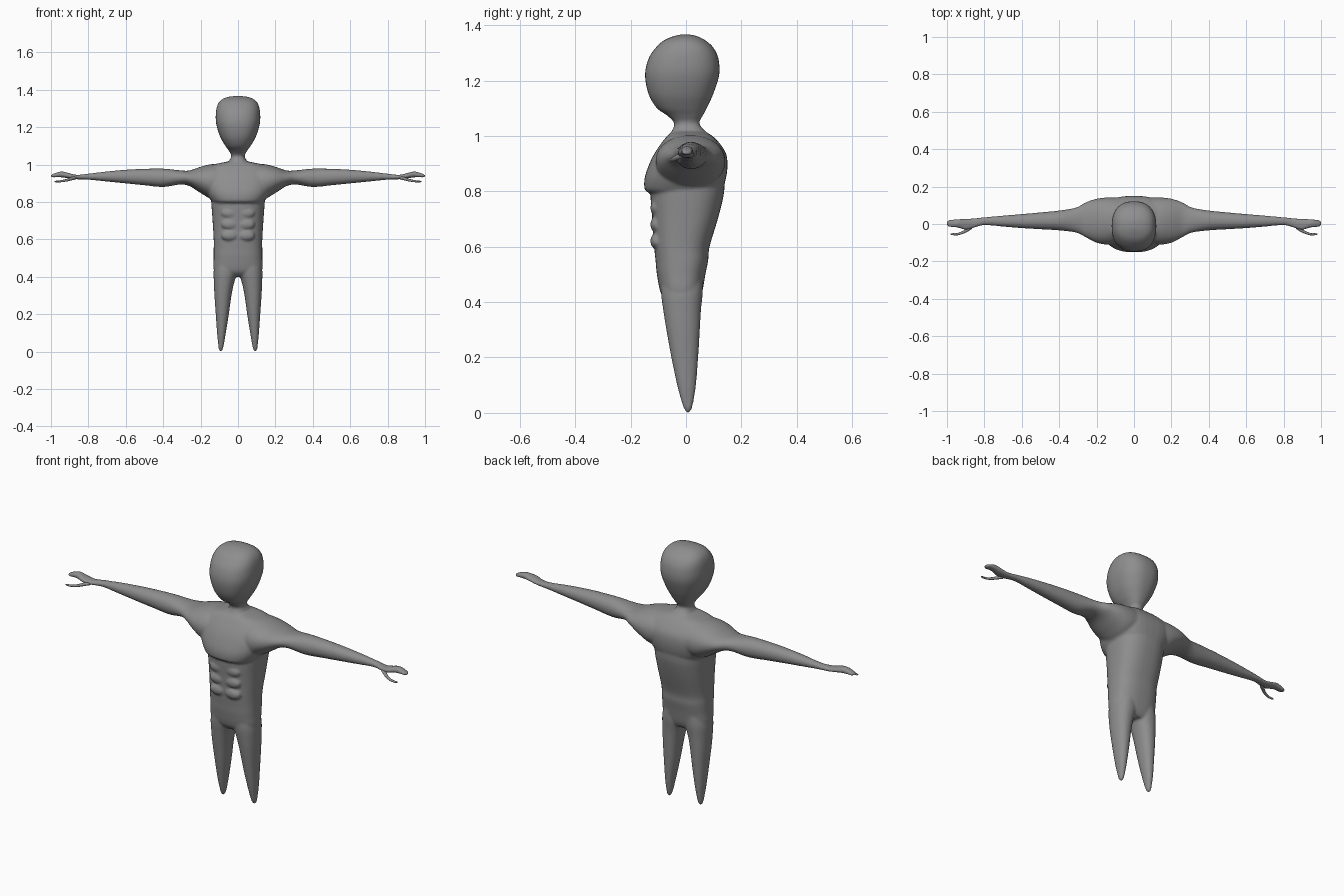
import bpy, bmesh, math
from mathutils import Matrix

grey = bpy.data.materials.new("plain grey")
grey.diffuse_color = (0.27, 0.27, 0.27, 1)
bm = bmesh.new()


def spline(rows, steps=5):
    """Smoothly fill in between cross-section rows."""
    out = []
    for i in range(len(rows) - 1):
        p0, p1 = rows[max(i - 1, 0)], rows[i]
        p2, p3 = rows[i + 1], rows[min(i + 2, len(rows) - 1)]
        for s in range(steps):
            t = s / steps
            out.append([b + 0.5 * t * (c - a + t * (2*a - 5*b + 4*c - d + t * (3*(b - c) + d - a)))
                        for a, b, c, d in zip(p0, p1, p2, p3)])
    return out + [list(rows[-1])]


def loft(rows, along="z", power=2.0, sides=40, side=1):
    """Rows are (position, low, high, low, high) across the two other axes."""
    rings = []
    for t, a0, a1, b0, b1 in spline(rows):
        ring = []
        for k in range(sides):
            c, s = math.cos(2 * math.pi * k / sides), math.sin(2 * math.pi * k / sides)
            u = (a0 + a1) / 2 + (a1 - a0) / 2 * math.copysign(abs(c) ** (2 / power), c)
            v = (b0 + b1) / 2 + (b1 - b0) / 2 * math.copysign(abs(s) ** (2 / power), s)
            ring.append(bm.verts.new((u * side, v, t) if along == "z" else (t * side, u, v)))
        rings.append(ring)
    faces = [bm.faces.new(rings[0]), bm.faces.new(rings[-1])]
    for r, q in zip(rings, rings[1:]):
        for k in range(sides):
            n = (k + 1) % sides
            faces.append(bm.faces.new((r[k], r[n], q[n], q[k])))
    bmesh.ops.recalc_face_normals(bm, faces=faces)


def finish(name, voxel, smoothing):
    """Fuse the lofts into one smooth skin."""
    global bm
    me = bpy.data.meshes.new(name)
    bm.to_mesh(me)
    bm.free()
    bm = bmesh.new()
    me.materials.append(grey)
    ob = bpy.data.objects.new(name, me)
    bpy.context.collection.objects.link(ob)
    m = ob.modifiers.new("fuse", "REMESH")
    m.mode = "VOXEL"
    m.voxel_size = voxel
    m.use_smooth_shade = True
    m = ob.modifiers.new("soften", "SMOOTH")
    m.factor, m.iterations = 0.5, smoothing


# Head and neck
loft([(0.97, -.09, .09, -.07, .10), (1.01, -.055, .055, -.055, .075), (1.045, -.036, .036, -.042, .048),
      (1.075, -.05, .05, -.07, .062), (1.10, -.068, .068, -.105, .075), (1.15, -.096, .096, -.135, .098),
      (1.22, -.117, .117, -.148, .12), (1.28, -.118, .118, -.135, .117), (1.32, -.109, .109, -.108, .098),
      (1.345, -.09, .09, -.08, .07), (1.36, -.06, .06, -.045, .04), (1.366, -.02, .02, -.02, .015)], power=2.4)

# Chest, ending in a ledge below
loft([(0.797, -.13, .13, -.14, .10), (0.81, -.145, .145, -.15, .13), (0.85, -.17, .17, -.149, .145),
      (0.90, -.19, .19, -.132, .15), (0.94, -.19, .19, -.112, .143), (0.975, -.175, .175, -.088, .12),
      (1.0, -.13, .13, -.068, .095), (1.015, -.06, .06, -.05, .07)], power=2.6)

# Belly and hips
loft([(0.40, -.09, .09, -.06, .04), (0.43, -.128, .128, -.09, .057), (0.50, -.13, .13, -.105, .07),
      (0.55, -.13, .13, -.11, .08), (0.60, -.13, .13, -.115, .085), (0.70, -.136, .136, -.122, .115),
      (0.78, -.142, .142, -.128, .135), (0.83, -.145, .145, -.125, .14)], power=2.5)

# Belly muscles
for z in (0.62, 0.68, 0.74):
    for x in (-.045, .045):
        bmesh.ops.create_uvsphere(bm, u_segments=20, v_segments=12, radius=1,
                                  matrix=Matrix.Translation((x, -.108, z)) @ Matrix.Diagonal((.045, .021, .028, 1)))

for side in (-1, 1):
    # Leg tapering to a rounded point
    loft([(0.0, .089, .095, .004, .012), (0.012, .081, .103, -.006, .02), (0.04, .075, .106, -.016, .027),
          (0.10, .065, .112, -.032, .036), (0.20, .049, .119, -.053, .044), (0.30, .035, .126, -.071, .05),
          (0.37, .020, .129, -.082, .054), (0.43, .0, .13, -.09, .06), (0.48, .0, .12, -.09, .06)],
         power=2.2, side=side)
    # Arm from shoulder to wrist, then palm and fingers
    loft([(0.08, -.10, .14, .82, 1.0), (0.14, -.11, .142, .815, 1.002), (0.20, -.10, .135, .848, .988),
          (0.26, -.07, .115, .885, .968), (0.31, -.046, .088, .893, .969), (0.40, -.034, .072, .880, .978),
          (0.50, -.028, .062, .889, .977), (0.60, -.022, .053, .899, .972), (0.70, -.014, .045, .909, .963),
          (0.80, -.006, .036, .919, .951), (0.86, -.022, .031, .921, .945), (0.90, -.032, .028, .925, .953),
          (0.94, -.02, .026, .931, .963), (0.97, -.018, .024, .932, .957), (0.992, -.015, .021, .931, .948),
          (1.001, -.008, .014, .934, .944)], along="x", power=2.1, side=side)
finish("body", 0.0065, 4)

# Thin curved thumbs
for side in (-1, 1):
    loft([(0.865, -.025, .0, .920, .938), (0.89, -.042, -.018, .915, .933), (0.915, -.053, -.036, .909, .924),
          (0.945, -.061, -.048, .905, .917), (0.97, -.06, -.049, .904, .914), (0.982, -.056, -.051, .906, .912)],
         along="x", sides=16, side=side)
    finish("left_thumb" if side > 0 else "right_thumb", 0.0025, 2)
